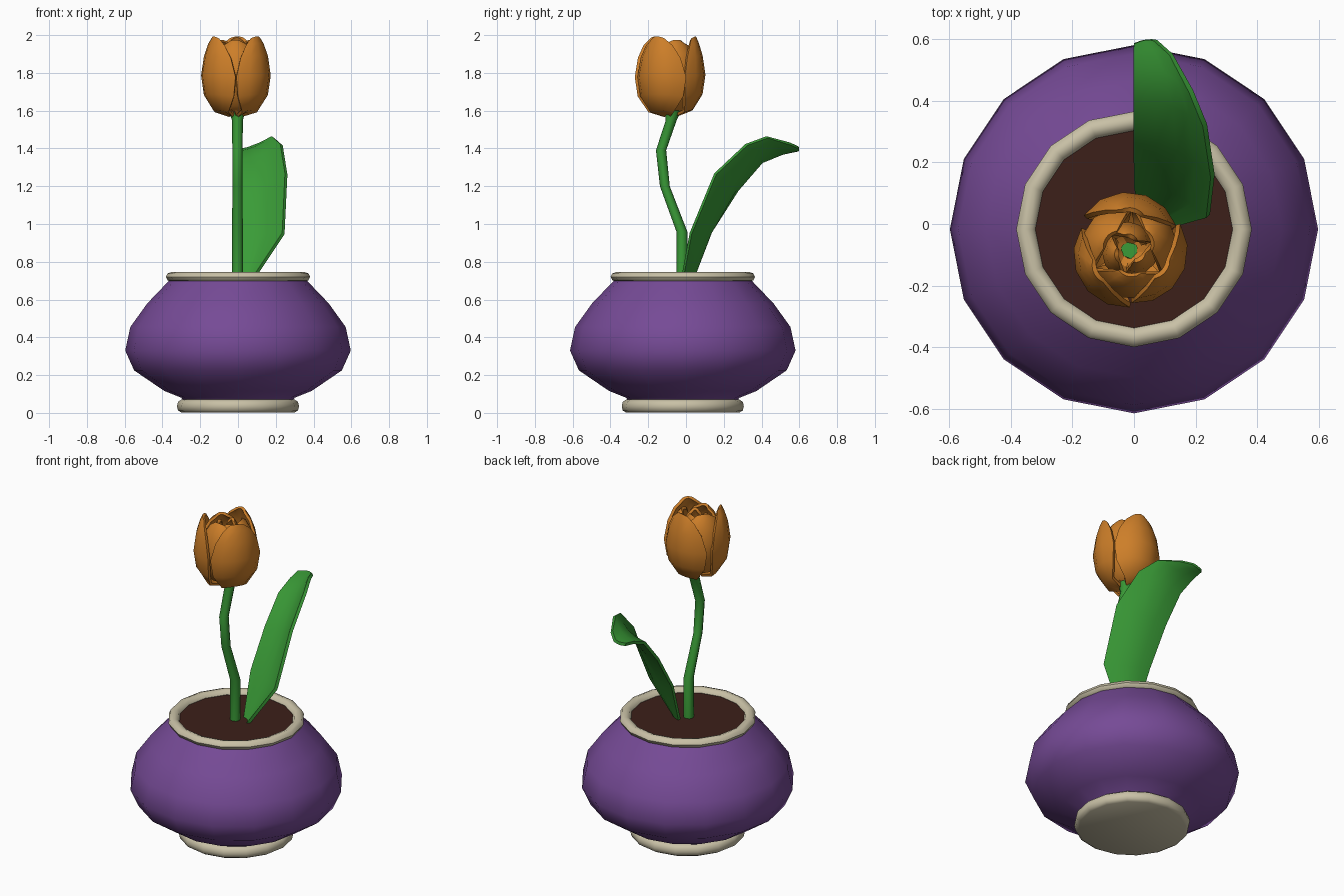
import bpy, math
from mathutils import Vector

if "Cube" in bpy.data.objects:
    bpy.data.objects.remove(bpy.data.objects["Cube"])

AXIS_Y = -0.017  # pot axis


def material(name, rgb):
    m = bpy.data.materials.new(name)
    m.diffuse_color = (*rgb, 1)
    m.use_nodes = True
    m.node_tree.nodes["Principled BSDF"].inputs["Base Color"].default_value = m.diffuse_color
    return m


PURPLE = material("purple_glaze", (0.18, 0.069, 0.305))
CREAM = material("cream_glaze", (0.58, 0.53, 0.38))
SOIL = material("dark_soil", (0.045, 0.014, 0.010))
GREEN = material("leaf_green", (0.042, 0.33, 0.038))
ORANGE = material("petal_orange", (0.61, 0.21, 0.022))


def make(name, verts, faces, mat, thickness=0, angle=50):
    mesh = bpy.data.meshes.new(name)
    mesh.from_pydata([tuple(v) for v in verts], [], faces)
    mesh.materials.append(mat)
    ob = bpy.data.objects.new(name, mesh)
    bpy.context.collection.objects.link(ob)
    bpy.ops.object.select_all(action='DESELECT')
    ob.select_set(True)
    bpy.context.view_layer.objects.active = ob
    if thickness:
        s = ob.modifiers.new("thickness", 'SOLIDIFY')
        s.thickness = thickness
        s.offset = 0
        bpy.ops.object.modifier_apply(modifier=s.name)
    bpy.ops.object.shade_smooth_by_angle(angle=math.radians(angle))
    return ob


def tube(name, rings, n, mat, caps=True, loop=False):
    """Skin rings given as (x, y, z, radius)."""
    verts, faces = [], []
    for x, y, z, r in rings:
        for i in range(n):
            a = 2 * math.pi * i / n
            verts.append((x + r * math.cos(a), y + r * math.sin(a), z))
    m = len(rings)
    for k in range(m if loop else m - 1):
        a, b = k * n, (k + 1) % m * n
        for i in range(n):
            j = (i + 1) % n
            faces.append((a + i, a + j, b + j, b + i))
    if caps and not loop:
        faces.append(tuple(reversed(range(n))))
        faces.append(tuple(range((m - 1) * n, m * n)))
    return make(name, verts, faces, mat)


def lathe(name, profile, mat, **kw):
    return tube(name, [(0, AXIS_Y, z, r) for r, z in profile], 16, mat, **kw)


def sheet(name, rows, mat, thickness):
    n = len(rows[0])
    faces = [(k * n + i, k * n + i + 1, (k + 1) * n + i + 1, (k + 1) * n + i)
             for k in range(len(rows) - 1) for i in range(n - 1)]
    return make(name, [v for row in rows for v in row], faces, mat, thickness, 60)


# Pot
lathe("pot_body", [(0.285, 0.06), (0.30, 0.08), (0.39, 0.116), (0.55, 0.225),
                   (0.597, 0.33), (0.57, 0.455), (0.48, 0.58), (0.365, 0.70)],
      PURPLE, caps=False)
lathe("pot_foot", [(0.30, 0.002), (0.318, 0.013), (0.323, 0.035),
                   (0.318, 0.058), (0.30, 0.070), (0.28, 0.070)], CREAM)
lathe("pot_rim", [(0.351 + 0.031 * math.cos(a), 0.72 + 0.026 * math.sin(a))
                  for a in (math.pi * k / 4 for k in range(8))], CREAM, loop=True)
lathe("soil", [(0.33, 0.69), (0.33, 0.718)], SOIL)

# Stem
tube("stem", [(-0.003, -0.022, 0.70, 0.029), (-0.003, -0.022, 0.96, 0.029),
              (-0.003, -0.112, 1.20, 0.026), (-0.003, -0.132, 1.39, 0.027),
              (-0.003, -0.078, 1.55, 0.029), (-0.005, -0.07, 1.60, 0.045)], 8, GREEN)

# Leaf: left edge, right edge per row, bowed towards the back
edges = [((0.02, 0.03, 0.70), (0.08, -0.02, 0.71)),
         ((0.00, 0.13, 0.96), (0.24, 0.025, 0.95)),
         ((0.00, 0.27, 1.18), (0.255, 0.155, 1.265)),
         ((0.00, 0.40, 1.33), (0.23, 0.32, 1.42)),
         ((0.00, 0.51, 1.375), (0.185, 0.43, 1.46)),
         ((0.00, 0.555, 1.385), (0.12, 0.55, 1.425)),
         ((0.00, 0.585, 1.392), (0.07, 0.595, 1.405))]
rows = []
for left, right in edges:
    L, R = Vector(left), Vector(right)
    bow = Vector((0.4, 0.8, -0.35)) * (R - L).length * 0.13
    rows.append([L.lerp(R, u) + bow * 4 * u * (1 - u) for u in (0, 0.25, 0.5, 0.75, 1)])
sheet("leaf", rows, GREEN, 0.018)

# Flower: (height, radius, width factor) up a petal
OUTER = [(1.585, 0.03, 0.6), (1.61, 0.115, 0.7), (1.69, 0.165, 0.95), (1.79, 0.18, 1.0),
         (1.89, 0.165, 0.85), (1.955, 0.145, 0.6), (1.99, 0.13, 0.28)]
INNER = [(1.60, 0.03, 0.7), (1.63, 0.10, 0.9), (1.72, 0.143, 1.0), (1.82, 0.15, 1.0),
         (1.90, 0.128, 0.9), (1.95, 0.10, 0.7), (1.97, 0.08, 0.4)]


def petal(name, shape, angle, half, scale=1.0, drop=0.0, swirl=0.0):
    grid = []
    for z, r, w in shape:
        row = []
        for u in (-1, -0.6, -0.2, 0.2, 0.6, 1):
            a = math.radians(angle + half * w * u)
            rr = r * scale * (1 + swirl * u - 0.05 * u * u)
            row.append((-0.015 + rr * math.cos(a), -0.085 + rr * math.sin(a),
                        z - drop - 0.012 * u * u))
        grid.append(row)
    sheet(name, grid, ORANGE, 0.016)


for i, a in enumerate((85, 213, 330)):
    petal(f"outer_petal_{i + 1}", OUTER, a, 58, swirl=0.04)
for i, a in enumerate((25, 150, 270)):
    petal(f"middle_petal_{i + 1}", INNER, a, 62, swirl=0.06)
for i, a in enumerate((80, 200, 320)):
    petal(f"inner_petal_{i + 1}", INNER, a, 60, 0.55, 0.015, 0.12)
